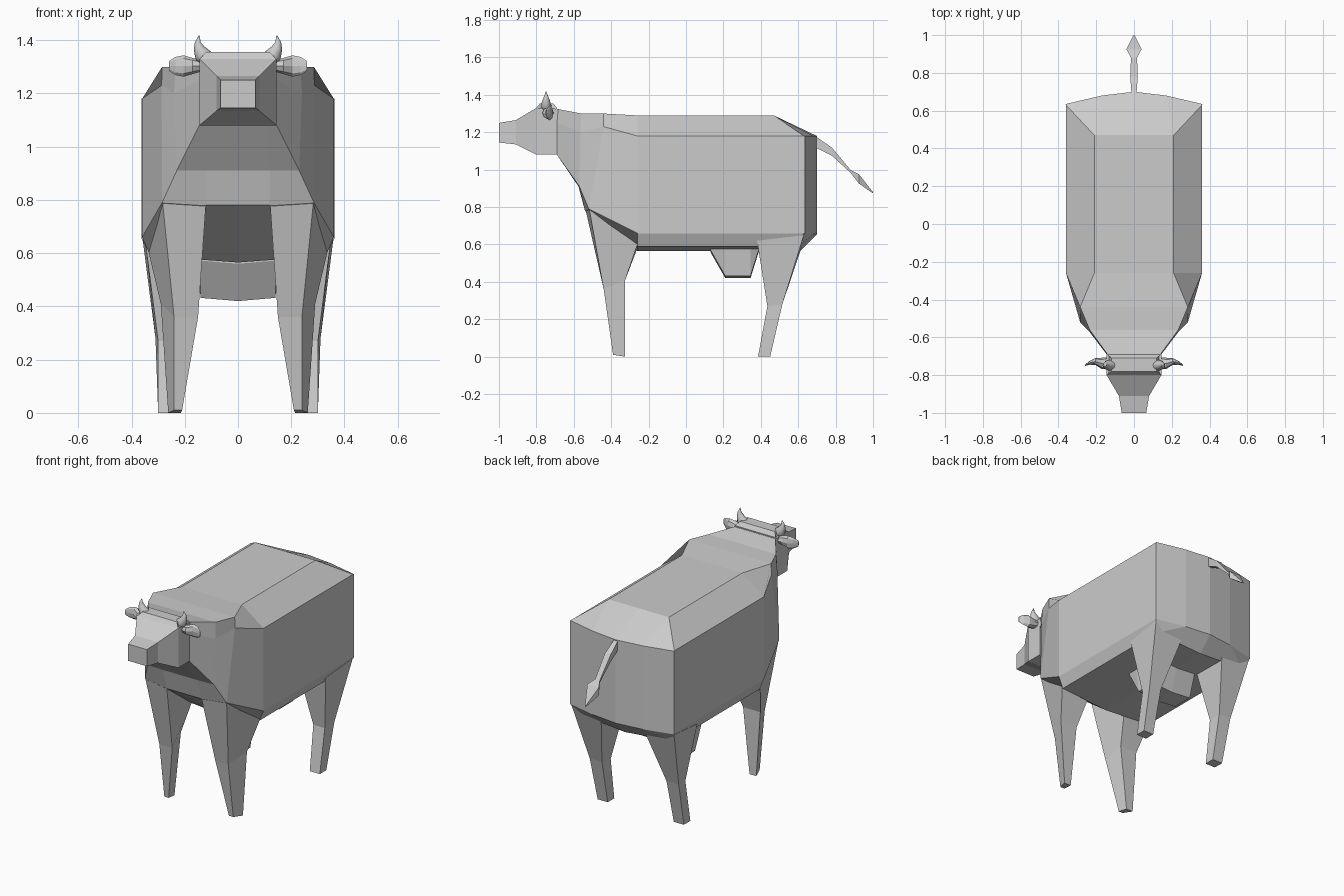
import bpy, bmesh, math
from mathutils import Vector


def loft(name, rings, closed=True, smooth=False):
    """Skin rings of points, cap the ends with quads, mirror across x."""
    bm = bmesh.new()
    rows = [[bm.verts.new(p) for p in r] for r in rings]
    n = len(rows[0])
    for a, b in zip(rows, rows[1:]):
        for i in range(n if closed else n - 1):
            j = (i + 1) % n
            bm.faces.new((a[i], a[j], b[j], b[i]))
    for r in (rows[0], rows[-1]):
        for i in range(n // 2 - 1):
            bm.faces.new((r[i], r[i + 1], r[n - 2 - i], r[n - 1 - i]))
    dup = bmesh.ops.duplicate(bm, geom=bm.verts[:] + bm.edges[:] + bm.faces[:])
    for g in dup["geom"]:
        if isinstance(g, bmesh.types.BMVert):
            g.co.x *= -1
    bmesh.ops.remove_doubles(bm, verts=bm.verts[:], dist=0.0005)
    bmesh.ops.recalc_face_normals(bm, faces=bm.faces[:])
    for f in bm.faces:
        f.smooth = smooth
    me = bpy.data.meshes.new(name)
    bm.to_mesh(me)
    bm.free()
    ob = bpy.data.objects.new(name, me)
    bpy.context.collection.objects.link(ob)
    return ob


def box_ring(y, w, z0, z1, w_top=None):
    """Right half of a rectangular section."""
    wt = w if w_top is None else w_top
    return [(0, y, z1), (wt, y, z1), (w, y, z0), (0, y, z0)]


# body and neck: half sections from top centre to belly centre
loft("body", [
    [(0, -.69, 1.325), (.14, -.69, 1.325), (.145, -.69, 1.25),
     (.145, -.69, 1.08), (.10, -.69, 1.08), (0, -.69, 1.08)],
    [(0, -.56, 1.30), (.235, -.56, 1.30), (.24, -.565, 1.20),
     (.23, -.57, .91), (.12, -.575, .91), (0, -.575, .91)],
    [(0, -.44, 1.30), (.285, -.44, 1.30), (.287, -.44, 1.23),
     (.285, -.52, .79), (.12, -.54, .78), (0, -.54, .78)],
    [(0, -.26, 1.29), (.21, -.26, 1.29), (.36, -.26, 1.18),
     (.36, -.26, .66), (.33, -.26, .59), (0, -.26, .565)],
    [(0, .47, 1.29), (.21, .47, 1.29), (.36, .63, 1.18),
     (.36, .63, .66), (.33, .60, .59), (0, .61, .565)],
    [(0, .70, 1.18), (.17, .68, 1.18), (.362, .635, 1.18),
     (.362, .635, .655), (.17, .68, .655), (0, .70, .655)],
], closed=False)

# head with snout, and the raised poll
loft("head", [box_ring(-1.0, .065, 1.145, 1.25), box_ring(-.91, .08, 1.135, 1.265),
              box_ring(-.80, .145, 1.08, 1.33), box_ring(-.685, .145, 1.08, 1.325)],
     closed=False)
loft("poll", [box_ring(-.80, .143, 1.30, 1.33), box_ring(-.78, .143, 1.30, 1.355, .12),
              box_ring(-.71, .143, 1.30, 1.355, .12), box_ring(-.69, .143, 1.30, 1.33)],
     closed=False)

# legs: rings run front inner, front outer, back outer, back inner
loft("front_legs", [
    [(.12, -.538, .79), (.284, -.519, .80), (.335, -.26, .60), (.14, -.26, .58)],
    [(.15, -.44, .36), (.24, -.44, .36), (.29, -.325, .41), (.17, -.325, .41)],
    [(.21, -.39, .01), (.24, -.39, .01), (.262, -.325, 0), (.215, -.325, 0)]])
loft("hind_legs", [
    [(.15, .39, .60), (.345, .38, .62), (.358, .63, .65), (.15, .63, .62)],
    [(.22, .435, .27), (.30, .435, .27), (.31, .515, .28), (.225, .515, .28)],
    [(.23, .385, 0), (.30, .385, 0), (.30, .45, 0), (.23, .45, 0)]])

# udder
loft("udder", [
    [(0, y, .60), (.16, y, .60), (.14, y, z + .012), (0, y, z)]
    for y, z in ((.13, .56), (.21, .42), (.345, .42), (.395, .58))], closed=False)

# tail with tuft
loft("tail", [box_ring(.69, .013, 1.12, 1.18), box_ring(.78, .02, 1.075, 1.118),
              box_ring(.88, .016, .983, .998), box_ring(.925, .04, .925, .975),
              box_ring(1.0, .003, .873, .88)], closed=False)


def round_ring(c, u, v, n):
    c, u, v = Vector(c), Vector(u), Vector(v)
    return [c + u * math.cos(2 * math.pi * i / n) + v * math.sin(2 * math.pi * i / n)
            for i in range(n)]


# curved horns
loft("horns", [round_ring((x, -.748, z), (r, 0, r * tilt), (0, r, 0), 12)
               for x, z, r, tilt in ((.115, 1.325, .028, -.6), (.132, 1.345, .028, -.5),
                                     (.146, 1.37, .02, -.3), (.151, 1.392, .011, 0),
                                     (.146, 1.418, .0015, .2))], smooth=True)

# ears
loft("ears", [round_ring((x, y, 1.303), (0, ry, 0), (0, 0, rz), 8)
              for x, y, ry, rz in ((.135, -.735, .03, .02), (.17, -.738, .03, .03),
                                   (.205, -.728, .018, .04), (.235, -.735, .01, .034),
                                   (.26, -.748, .003, .018))])
